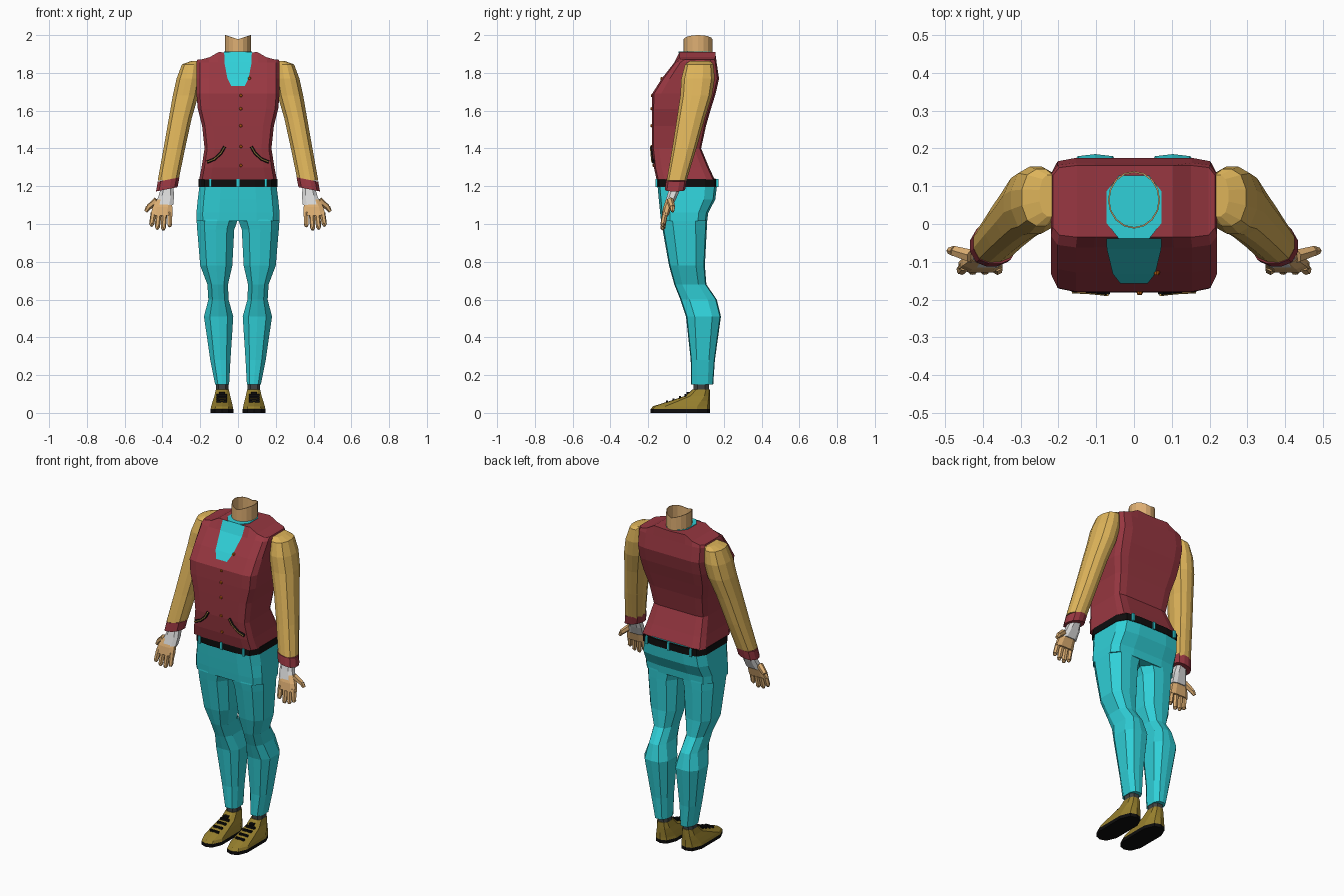
import bpy, bmesh, math
from mathutils import Vector

if "Cube" in bpy.data.objects:
    bpy.data.objects.remove(bpy.data.objects["Cube"])


def material(name, r, g, b):
    m = bpy.data.materials.new(name)
    lin = [((c / 255 + 0.055) / 1.055) ** 2.4 if c > 10 else c / 255 / 12.92 for c in (r, g, b)]
    m.diffuse_color = (*lin, 1)
    m.use_nodes = True
    m.node_tree.nodes["Principled BSDF"].inputs["Base Color"].default_value = m.diffuse_color
    return m


CYAN = material("cyan cloth", 48, 208, 216)
RED = material("dark red cloth", 152, 55, 65)
GOLD = material("golden sleeve", 222, 180, 90)
SKIN = material("skin", 222, 175, 115)
GREY = material("light grey glove", 215, 215, 215)
SHOE = material("olive leather", 150, 127, 45)
BLACK = material("black", 14, 13, 13)
ORANGE = material("orange button", 190, 95, 20)
SOCK = material("dark grey sock", 65, 68, 66)

BOXY = [(-1, .14), (-.92, .03), (-.7, 0), (-.48, 0), (0, 0), (.48, 0), (.7, 0), (.92, .03), (1, .14)]
HIPS = [(-1, .2), (-.85, .04), (-.45, 0), (0, 0), (.45, 0), (.85, .04), (1, .2)]
OCT = [(-1, .25), (-.55, 0), (.55, 0), (1, .25)]
ROUND = [(-1, .36), (-.72, .1), (-.25, 0), (.25, 0), (.72, .1), (1, .36)]


def ring(z, x0, x1, y0, y1, cols):
    """Cross-section: front row left to right, then back row right to left."""
    cx, hx, d = (x0 + x1) / 2, (x1 - x0) / 2, y1 - y0
    front = [Vector((cx + u * hx, y0 + k * d, z)) for u, k in cols]
    back = [Vector((cx + u * hx, y1 - k * d, z)) for u, k in reversed(cols)]
    return front + back


def finish(bm, name, mats, mirror=False):
    bmesh.ops.recalc_face_normals(bm, faces=bm.faces[:])
    me = bpy.data.meshes.new(name)
    bm.to_mesh(me)
    bm.free()
    ob = bpy.data.objects.new(name, me)
    bpy.context.collection.objects.link(ob)
    for m in mats:
        me.materials.append(m)
    if mirror:
        ob.modifiers.new("Mirror", 'MIRROR')
    return ob


def loft(name, rings, mats, mirror=False, rule=None):
    bm = bmesh.new()
    vs = [[bm.verts.new(p) for p in r] for r in rings]
    n = len(vs[0])
    for a, b in zip(vs, vs[1:]):
        for i in range(n):
            j = (i + 1) % n
            bm.faces.new((a[i], a[j], b[j], b[i]))
    for r in (vs[0], vs[-1]):
        for i in range(n // 2 - 1):
            bm.faces.new((r[i], r[i + 1], r[n - 2 - i], r[n - 1 - i]))
    if rule:
        for f in bm.faces:
            f.material_index = rule(f.calc_center_median())
    return finish(bm, name, mats, mirror)


def rod(name, a, b, r1, r2, mat, seg=6, mirror=False):
    a, b = Vector(a), Vector(b)
    bm = bmesh.new()
    bmesh.ops.create_cone(bm, cap_ends=True, segments=seg, radius1=r1, radius2=r2, depth=(b - a).length)
    rot = (b - a).to_track_quat('Z', 'Y').to_matrix().to_4x4()
    bm.transform(rot)
    bmesh.ops.translate(bm, verts=bm.verts, vec=(a + b) / 2)
    return finish(bm, name, [mat], mirror)


def box(name, centre, size, mat, mirror=False):
    bm = bmesh.new()
    bmesh.ops.create_cube(bm, size=1)
    for v in bm.verts:
        v.co = Vector(centre) + Vector(v.co[k] * size[k] for k in range(3))
    return finish(bm, name, [mat], mirror)


# Vest: z, half width, front y, back y
VEST = [(1.235, .206, -.156, .152), (1.30, .193, -.17, .122), (1.40, .177, -.18, .08),
        (1.52, .19, -.181, .106), (1.61, .213, -.181, .132), (1.69, .22, -.179, .157),
        (1.77, .22, -.128, .175), (1.855, .22, -.062, .162), (1.91, .215, -.035, .155)]


def front_y(z):
    for a, b in zip(VEST, VEST[1:]):
        if a[0] <= z <= b[0]:
            return a[2] + (b[2] - a[2]) * (z - a[0]) / (b[0] - a[0])
    return VEST[-1][2]


rings = [ring(z, -w, w, f, b, BOXY) for z, w, f, b in VEST]
for p in rings[-1]:  # sloping shoulders
    u = abs(p.x) / .215
    p.z = 1.905 if u < .1 else 1.91 if u < .5 else 1.883 if u < .8 else 1.87
loft("vest", rings, [RED])

# Shirt showing in the neckline
bm = bmesh.new()
rows = [[bm.verts.new((s * w, front_y(z) - .004, z)) for s in (-1, 1)]
        for z, w in ((1.91, .073), (1.855, .072), (1.77, .056), (1.73, .036))]
for a, b in zip(rows, rows[1:]):
    bm.faces.new((a[0], a[1], b[1], b[0]))
finish(bm, "shirt_front", [CYAN])
loft("shirt_collar", [ring(z, -.073, .073, -.039, .128, OCT[:1] + OCT[1:]) for z in (1.904, 1.912)], [CYAN])

# Open neck with a wavy rim
bm = bmesh.new()
N = 16
low, top = [], []
for i in range(N):
    a = 2 * math.pi * i / N
    x, y = .069 * math.cos(a), .064 + .076 * math.sin(a)
    low.append(bm.verts.new((x, y, 1.9)))
    top.append(bm.verts.new((x, y, 1.978 + .022 * abs(math.cos(a)))))
for i in range(N):
    j = (i + 1) % N
    bm.faces.new((low[i], low[j], top[j], top[i]))
neck = finish(bm, "neck", [SKIN])
neck.modifiers.new("Thickness", 'SOLIDIFY').thickness = .004

# Buttons
for x, z in ((.06, 1.77), (.015, 1.68), (.015, 1.61), (.015, 1.52), (.015, 1.41), (.015, 1.31)):
    y = front_y(z)
    rod("button", (x, y + .004, z), (x, y - .007, z), .01, .006, ORANGE, 8)

# Curved pocket edges with stitching
for s in (-1, 1):
    for name, r, off, mat in (("pocket_edge", .009, 0, BLACK), ("pocket_stitch", .003, .008, GOLD)):
        cu = bpy.data.curves.new(name, 'CURVE')
        cu.dimensions = '3D'
        cu.bevel_depth, cu.bevel_resolution, cu.use_fill_caps = r, 1, True
        sp = cu.splines.new('POLY')
        pts = [(.07, 1.41), (.09, 1.375), (.125, 1.343), (.163, 1.328)]
        sp.points.add(len(pts) - 1)
        for p, (x, z) in zip(sp.points, pts):
            p.co = (s * x, front_y(z) - off, z, 1)
        cu.materials.append(mat)
        bpy.context.collection.objects.link(bpy.data.objects.new(name, cu))

# Sleeves, cuffs
SLEEVE = [(1.862, .195, .25, .02, .13), (1.845, .195, .297, -.005, .145), (1.77, .195, .325, -.025, .152),
          (1.68, .21, .345, -.03, .138), (1.56, .245, .366, -.048, .1), (1.40, .28, .394, -.073, .055),
          (1.23, .315, .425, -.102, .003)]
loft("sleeve", [ring(*r, ROUND) for r in SLEEVE], [GOLD], True)
cuff = [ring(z, x0, x1, y0, y1, ROUND) for z, x0, x1, y0, y1 in
        ((1.235, .31, .425, -.105, .005), (1.185, .32, .434, -.112, -.005))]
for r in cuff:
    for p in r:
        p.z -= (p.x - .37) * .2
loft("cuff", cuff, [RED], True)

# Gloves, palms, fingers, thumbs
loft("glove", [ring(*r, OCT) for r in ((1.2, .343, .405, -.085, -.025), (1.15, .338, .42, -.1, -.045),
                                       (1.1, .343, .438, -.116, -.068))], [GREY], True)
loft("palm", [ring(*r, OCT) for r in ((1.13, .35, .43, -.105, -.06), (1.09, .348, .452, -.12, -.078),
                                      (1.045, .348, .464, -.128, -.092))], [SKIN], True)
for x0, x1, z in ((.361, .361, .985), (.39, .395, .968), (.419, .427, .972), (.447, .457, .988)):
    mid = (x1, -.122, z + .012)
    rod("finger", (x0, -.11, 1.06), mid, .0155, .0135, SKIN, 6, True)
    rod("fingertip", mid, (x1, -.127, z), .0135, .007, SKIN, 6, True)
rod("thumb", (.43, -.085, 1.125), (.474, -.072, 1.088), .019, .015, SKIN, 6, True)
rod("thumb_tip", (.474, -.072, 1.088), (.489, -.071, 1.066), .015, .009, SKIN, 6, True)

# Trousers: hips, then legs
HIP = [(1.24, .2, -.15, .155), (1.195, .205, -.15, .163), (1.13, .213, -.144, .155),
       (1.06, .22, -.137, .118), (1.015, .219, -.132, .112)]
loft("trouser_hips", [ring(z, -w, w, f, b, HIPS) for z, w, f, b in HIP], [CYAN])
LEG = [(1.05, .002, .215, -.13, .112), (1.015, .004, .219, -.132, .112), (.97, .02, .216, -.124, .11),
       (.78, .03, .2, -.09, .1), (.68, .053, .162, -.062, .108), (.6, .05, .157, -.03, .163),
       (.51, .025, .18, 0, .185), (.28, .04, .147, .025, .153), (.15, .047, .121, .027, .144)]
loft("trouser_leg", [ring(*r, [(-1, .25), (-.6, .03), (0, 0), (.6, .03), (1, .25)]) for r in LEG], [CYAN], True)

# Belt and loops
loft("belt", [ring(z, -.208, .208, -.156, .166, HIPS) for z in (1.197, 1.238)], [BLACK])
for y in (-.156, .166):
    box("belt_loop", (.146, y, 1.217), (.014, .012, .044), CYAN, True)
    box("belt_loop_middle", (0, y, 1.217), (.014, .012, .044), CYAN)

# Socks and shoes
loft("sock", [ring(z, .05, .117, .04, .121, OCT) for z in (.1, .155)], [SOCK], True)
TOE = [(-1, .22), (-.6, .04), (0, 0), (.6, .04), (1, .22)]
SHOES = [(0, .025, .145, -.187, .126), (.02, .025, .145, -.187, .126), (.035, .028, .142, -.175, .126),
         (.062, .034, .134, -.09, .126), (.09, .041, .125, -.005, .126), (.125, .049, .117, .035, .126)]
loft("shoe", [ring(*r, TOE) for r in SHOES], [SHOE, BLACK], True, lambda c: 1 if c.z < .02 else 0)
for y, z in ((-.1, .06), (-.066, .071), (-.032, .083), (-.003, .094)):
    box("shoe_lace", (.085, y, z), (.056, .012, .012), BLACK, True)
box("shoe_tongue", (.085, .012, .105), (.03, .02, .012), BLACK, True)
